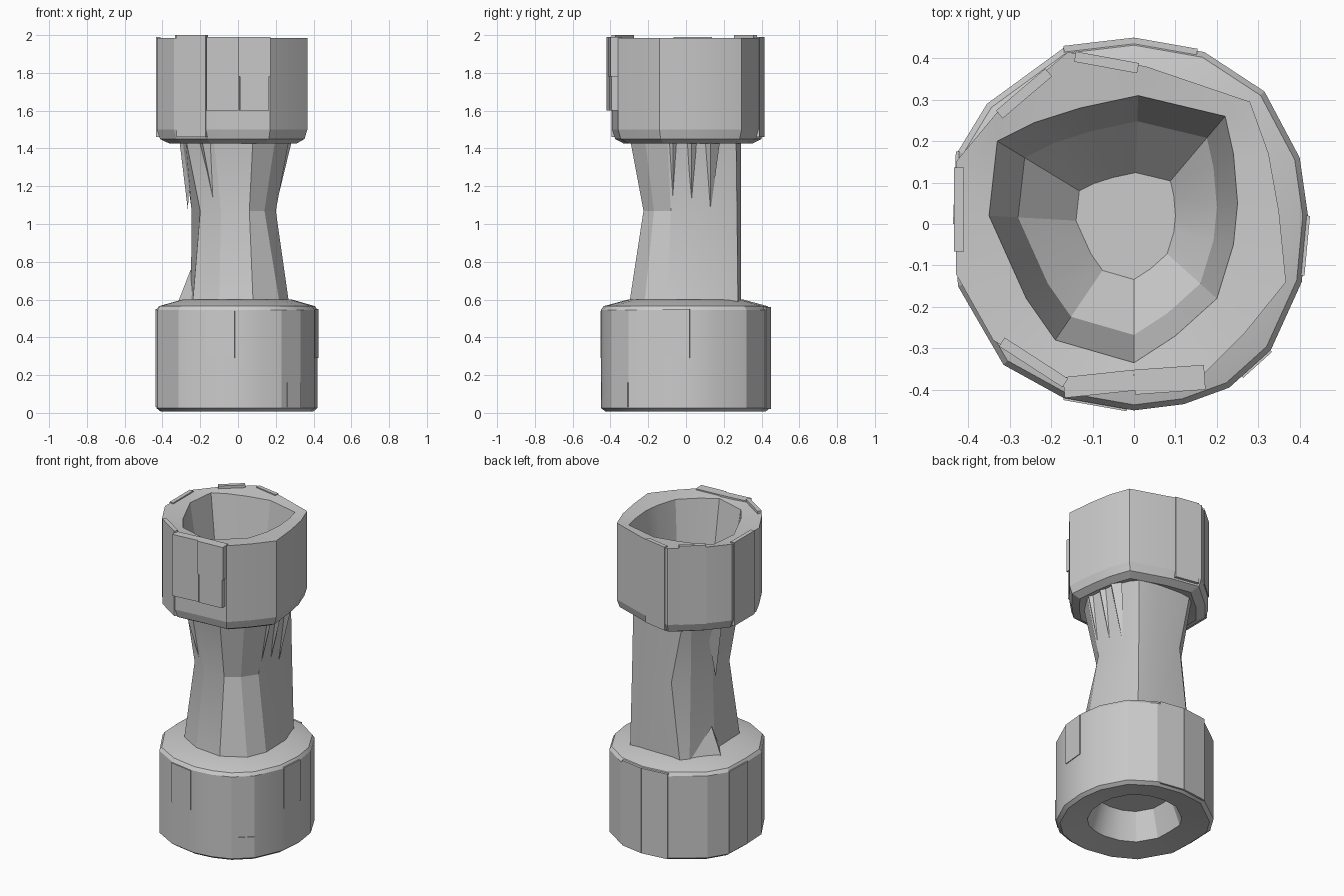
import bpy, bmesh, math
from mathutils import Vector

if "Cube" in bpy.data.objects:
    bpy.data.objects.remove(bpy.data.objects["Cube"])

stone = bpy.data.materials.new("stone grey")
stone.use_nodes = True
stone.diffuse_color = (0.6, 0.6, 0.6, 1)
stone.node_tree.nodes["Principled BSDF"].inputs["Base Color"].default_value = (0.6, 0.6, 0.6, 1)


def loft(name, rings, cap_start=True, cap_end=True, angle=22):
    """Skin a stack of rings; each ring is a list of 3D points."""
    bm = bmesh.new()
    loops = [[bm.verts.new(p) for p in ring] for ring in rings]
    n = len(loops[0])
    for low, high in zip(loops, loops[1:]):
        for i in range(n):
            j = (i + 1) % n
            bm.faces.new((low[i], low[j], high[j], high[i]))
    if cap_start:
        bm.faces.new(loops[0][::-1])
    if cap_end:
        bm.faces.new(loops[-1])
    bmesh.ops.recalc_face_normals(bm, faces=bm.faces)
    mesh = bpy.data.meshes.new(name)
    bm.to_mesh(mesh)
    bm.free()
    mesh.materials.append(stone)
    obj = bpy.data.objects.new(name, mesh)
    bpy.context.collection.objects.link(obj)
    bpy.ops.object.select_all(action='DESELECT')
    obj.select_set(True)
    bpy.context.view_layer.objects.active = obj
    bpy.ops.object.shade_smooth_by_angle(angle=math.radians(angle))


def level(outline, z, scale=1.0):
    return [(x * scale, y * scale, z) for x, y in outline]


def panel(name, outline, i, z0, z1, lift=0.005, start=0.0, end=1.0):
    """Raised slab on one side of a drum."""
    a, b = Vector(outline[i]), Vector(outline[(i + 1) % len(outline)])
    a, b = a.lerp(b, start), a.lerp(b, end)
    out = Vector((b.y - a.y, a.x - b.x)).normalized()
    quad = [a - out * 0.02, b - out * 0.02, b + out * lift, a + out * lift]
    loft(name, [level(quad, z0), level(quad, z1)], angle=5)


def wedge(name, tip, corners):
    """Splinter tapering from three corners to a tip."""
    tip = Vector(tip)
    loft(name, [[tip.lerp(Vector(c), 0.02) for c in corners], corners], angle=5)


# Base drum with a hollow underside
base = [(0, -.45), (.12, -.435), (.23, -.395), (.33, -.305), (.405, -.14), (.42, .02),
        (.40, .16), (.315, .32), (.17, .415), (0, .445), (-.17, .425), (-.355, .29),
        (-.425, .175), (-.432, 0), (-.425, -.15), (-.315, -.34), (-.17, -.42)]
loft("base_drum", [level(base, z, s) for z, s in
     [(.2, .48), (.03, .6), (.008, .95), (.025, 1), (.545, 1),
      (.565, .97), (.60, .68), (.60, .5)]], cap_end=False)

# Waist: pinched in the middle, with a straight slab at the back
low = [(-.24, -.2), (-.1, -.28), (.08, -.3), (.22, -.22), (.27, -.1), (.265, .1),
       (.2, .275), (.08, .29), (-.16, .29), (-.2, .25), (-.25, .07)]
mid = [(-.2, -.15), (-.09, -.215), (.06, -.225), (.14, -.17), (.2, -.08), (.2, .12),
       (.19, .27), (.08, .29), (-.1, .29), (-.18, .21), (-.245, .08)]
high = [(-.28, -.14), (-.13, -.27), (.08, -.3), (.2, -.22), (.275, -.1), (.265, .1),
        (.185, .265), (.08, .29), (-.18, .29), (-.22, .26), (-.3, .09)]
loft("waist", [level(low, .58), level(mid, 1.07), level(high, 1.47)],
     cap_start=False, cap_end=False, angle=18)

# Upper drum with broad flat sides and a cup hollow
upper = [(-.17, -.39), (0, -.372), (.17, -.36), (.27, -.26), (.367, -.14), (.35, .03),
         (.325, .17), (.28, .295), (.03, .38), (-.16, .415), (-.33, .27), (-.43, .15),
         (-.43, -.12), (-.34, -.28)]
opening = [(-.19, -.28), (0, -.335), (.1, -.27), (.2, -.18), (.24, -.05), (.25, .05),
           (.24, .17), (.22, .26), (.01, .31), (-.13, .28), (-.24, .245), (-.33, .2),
           (-.35, .02), (-.26, -.18)]
loft("upper_drum", [level(upper, z, s) for z, s in
     [(1.45, .55), (1.425, .84), (1.45, .96), (1.5, 1), (1.985, 1)]] +
     [level(opening, 1.975), level(opening, 1.56, .8), level(opening, 1.42, .4)],
     cap_start=False, angle=12)

# Front facing of the upper drum
for i, z0 in enumerate((1.6, 1.78)):
    panel("front_facing", upper, i, z0, 1.99, lift=.03 + .01 * i)
panel("front_block", upper, 1, 1.6, 1.78, lift=.035, start=.05, end=.95)

# Thin raised slabs around the drums
for i, z0, z1, start, end in [(8, 1.46, 1.99, .1, .9), (9, 1.5, 2.0, .3, 1),
                              (11, 1.46, 1.99, .05, .8), (13, 1.46, 2.0, .1, 1)]:
    panel("upper_slab", upper, i, z0, z1, start=start, end=end)
for i, z0, z1, start, end in [(16, .29, .54, 0, .9), (2, .03, .16, .3, 1),
                              (4, .29, .55, .1, 1), (8, .02, .56, .1, 1),
                              (9, .02, .56, 0, 1), (12, .03, .55, 0, 1)]:
    panel("base_slab", base, i, z0, z1, start=start, end=end)

# Splintered flutes on the upper waist
for y in (-.07, .03, .13):
    wedge("side_flute", (.195, y, 1.07),
          [(.24, y - .05, 1.44), (.285, y, 1.44), (.24, y + .05, 1.44)])
wedge("front_flute", (-.12, -.19, 1.07),
      [(-.21, -.18, 1.44), (-.19, -.26, 1.44), (-.12, -.25, 1.44)])
wedge("far_flute", (-.265, .08, 1.07),
      [(-.25, .0, 1.44), (-.31, .08, 1.44), (-.25, .16, 1.44)])

# Broken buttress at the foot of the waist
wedge("foot_buttress", (-.25, .1, .76),
      [(-.2, .25, .58), (-.32, .1, .58), (-.2, -.05, .58)])
